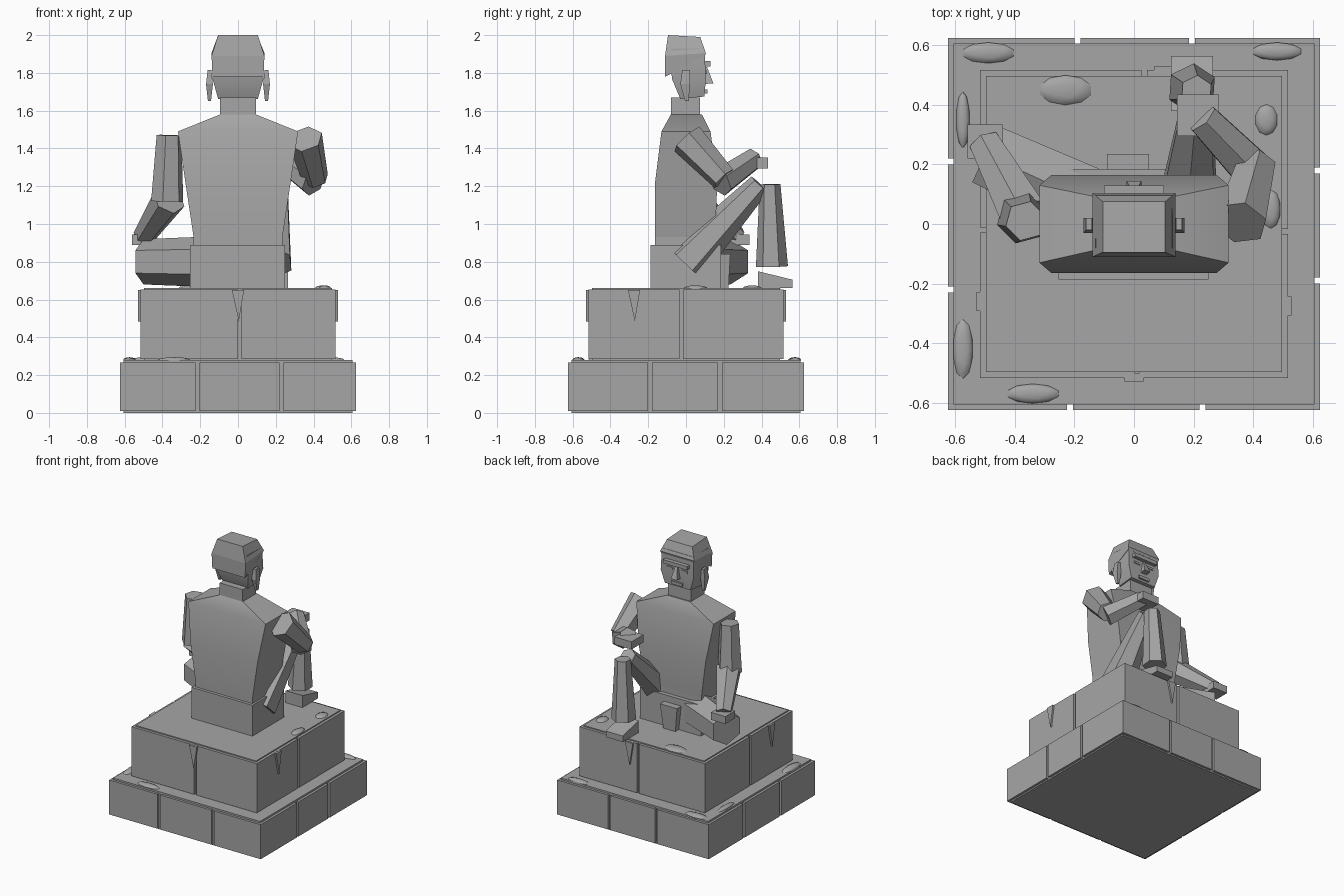
import bpy, bmesh, math
from mathutils import Vector, Matrix

stone = bpy.data.materials.new("grey stone")
stone.diffuse_color = (0.38, 0.38, 0.38, 1)


def finish(name, bm, smooth=None):
    bmesh.ops.recalc_face_normals(bm, faces=bm.faces)
    me = bpy.data.meshes.new(name)
    bm.to_mesh(me)
    bm.free()
    me.materials.append(stone)
    ob = bpy.data.objects.new(name, me)
    bpy.context.collection.objects.link(ob)
    if smooth:
        bpy.ops.object.select_all(action='DESELECT')
        ob.select_set(True)
        bpy.context.view_layer.objects.active = ob
        bpy.ops.object.shade_smooth_by_angle(angle=math.radians(smooth))
    return ob


def skin(bm, loops):
    """Bridge equal vertex loops and cap both ends."""
    rings = [[bm.verts.new(p) for p in loop] for loop in loops]
    n = len(rings[0])
    for a, b in zip(rings, rings[1:]):
        for i in range(n):
            j = (i + 1) % n
            bm.faces.new((a[i], a[j], b[j], b[i]))
    bm.faces.new(rings[0][::-1])
    bm.faces.new(rings[-1])


def loft(name, rings, cx=0, smooth=None):
    """Rectangular rings (half width, y back, z back, y front, z front)."""
    bm = bmesh.new()
    skin(bm, [[(cx - w, y0, z0), (cx + w, y0, z0), (cx + w, y1, z1), (cx - w, y1, z1)]
              for w, y0, z0, y1, z1 in rings])
    return finish(name, bm, smooth)


def box(name, x0, x1, y0, y1, z0, z1):
    w = (x1 - x0) / 2
    return loft(name, [(w, y0, z0, y1, z0), (w, y0, z1, y1, z1)], (x0 + x1) / 2)


def limb(name, a, b, ra, rb, n=6):
    """Tapered n-sided prism between two points."""
    a, b = Vector(a), Vector(b)
    q = (b - a).to_track_quat('Z', 'Y')
    bm = bmesh.new()
    skin(bm, [[p + q @ Vector((r * math.cos(t), r * math.sin(t), 0))
               for t in (math.tau * (i + 0.5) / n for i in range(n))]
              for p, r in ((a, ra), (b, rb))])
    return finish(name, bm)


# stepped plinth: cores with facing blocks on each of the four sides
box("lower_core", -0.607, 0.607, -0.607, 0.607, 0, 0.28)
box("upper_core", -0.497, 0.497, -0.497, 0.497, 0.27, 0.66)


def facing(name, side, cuts, reach, z0, z1, gap):
    for k, (u0, u1) in enumerate(zip(cuts, cuts[1:])):
        u0 = u0 + gap / 2 if k else u0
        u1 = u1 - gap / 2 if k < len(cuts) - 2 else u1
        span = {"front": (u0, u1, -reach, -reach + 0.05),
                "back": (u0, u1, reach - 0.05, reach),
                "left": (-reach, -reach + 0.05, u0, u1),
                "right": (reach - 0.05, reach, u0, u1)}[side]
        box(f"{name}_{side}_{k}", *span, z0, z1)


for side, a, b, mid in (("front", -0.215, 0.23, 0.01), ("back", -0.19, 0.195, 0.035),
                        ("left", -0.22, 0.21, -0.02), ("right", -0.19, 0.18, -0.025)):
    facing("lower_block", side, (-0.625, a, b, 0.625), 0.625, 0.01, 0.267, 0.02)
    facing("upper_block", side, (-0.517, mid, 0.517), 0.517, 0.285, 0.652, 0.018)

# pointed cracks standing proud of the upper blocks
for name, ang, u in (("front", 0, 0.0), ("right", 90, -0.275),
                     ("back", 180, -0.1), ("left", 270, 0.26)):
    bm = bmesh.new()
    skin(bm, [[(u - 0.032, y, 0.65), (u + 0.032, y, 0.65), (u + 0.004, y, 0.485)]
              for y in (-0.53, -0.5)])
    bm.transform(Matrix.Rotation(math.radians(ang), 4, 'Z'))
    finish("crack_" + name, bm)

# flat lumps lying on the steps
for i, (x, y, z, rx, ry) in enumerate((
        (-0.49, 0.575, 0.28, 0.09, 0.035), (0.48, 0.58, 0.28, 0.085, 0.03),
        (-0.575, 0.35, 0.28, 0.023, 0.095), (-0.575, -0.42, 0.28, 0.034, 0.1),
        (-0.34, -0.57, 0.28, 0.09, 0.033), (-0.23, 0.45, 0.66, 0.09, 0.05),
        (0.445, 0.35, 0.66, 0.038, 0.052), (0.46, 0.05, 0.66, 0.033, 0.065))):
    bm = bmesh.new()
    bmesh.ops.create_icosphere(bm, subdivisions=2, radius=1)
    bm.transform(Matrix.Translation((x, y, z)) @ Matrix.Diagonal((rx, ry, 0.015, 1)))
    finish(f"lump_{i}", bm, 40)

# pelvis, cloth, torso and neck
box("pelvis", -0.253, 0.25, -0.187, 0.185, 0.655, 0.89)
loft("front_cloth", [(0.05, 0.17, 0.66, 0.225, 0.66), (0.07, 0.16, 0.84, 0.235, 0.84)], -0.02)
box("waist", -0.235, 0.235, -0.165, 0.155, 0.88, 0.94)
loft("torso", [(0.235, -0.165, 0.93, 0.155, 0.93), (0.277, -0.165, 1.21, 0.165, 1.21),
               (0.318, -0.13, 1.49, 0.13, 1.49), (0.095, -0.08, 1.58, 0.085, 1.58)], smooth=25)
box("neck", -0.095, 0.095, -0.08, 0.075, 1.57, 1.67)

# head with face details, looking towards +y
loft("head", [(0.105, -0.03, 1.662, 0.098, 1.675), (0.135, -0.075, 1.77, 0.105, 1.77),
              (0.13, -0.08, 1.93, 0.098, 1.93)], smooth=25)
loft("hair", [(0.135, -0.11, 1.78, 0.1, 1.89), (0.14, -0.111, 1.89, 0.105, 1.905),
              (0.105, -0.095, 2.0, 0.075, 1.99)])
box("brow", -0.1, 0.1, 0.09, 0.13, 1.835, 1.862)
loft("nose", [(0.025, 0.09, 1.74, 0.145, 1.745), (0.008, 0.09, 1.83, 0.112, 1.83)])
box("mouth", -0.045, 0.045, 0.09, 0.113, 1.69, 1.712)
for s, name in ((-1, "left"), (1, "right")):
    box("eye_" + name, *sorted((s * 0.035, s * 0.085)), 0.09, 0.11, 1.795, 1.812)
    loft("side_lock_" + name, [(0.008, -0.005, 1.65, 0.015, 1.65), (0.018, -0.03, 1.74, 0.02, 1.74),
                               (0.01, -0.02, 1.815, 0.02, 1.815)], s * 0.151)

# lowered arm resting on the folded leg
limb("lowered_upper_arm", (-0.365, 0.01, 1.47), (-0.375, 0.02, 1.12), 0.068, 0.088)
limb("lowered_forearm", (-0.365, 0.02, 1.13), (-0.5, 0.27, 0.93), 0.09, 0.058)
box("lowered_hand", -0.56, -0.44, 0.22, 0.335, 0.89, 0.945)

# folded leg lying on the plinth
limb("folded_thigh", (-0.12, 0.06, 0.8), (-0.5, 0.235, 0.8), 0.135, 0.12)

# raised leg with planted foot
limb("raised_thigh", (0.175, 0.0, 0.795), (0.21, 0.39, 1.21), 0.12, 0.06)
limb("raised_shin", (0.21, 0.445, 1.21), (0.195, 0.455, 0.775), 0.055, 0.085)
loft("raised_foot", [(0.07, 0.38, 0.66, 0.565, 0.66), (0.07, 0.38, 0.75, 0.565, 0.705)], 0.195)

# raised arm bent over the knee
limb("raised_upper_arm", (0.355, 0.005, 1.45), (0.41, 0.2, 1.24), 0.095, 0.07)
limb("raised_forearm", (0.4, 0.18, 1.22), (0.225, 0.36, 1.345), 0.078, 0.06)
box("raised_hand", 0.145, 0.285, 0.295, 0.435, 1.295, 1.352)
